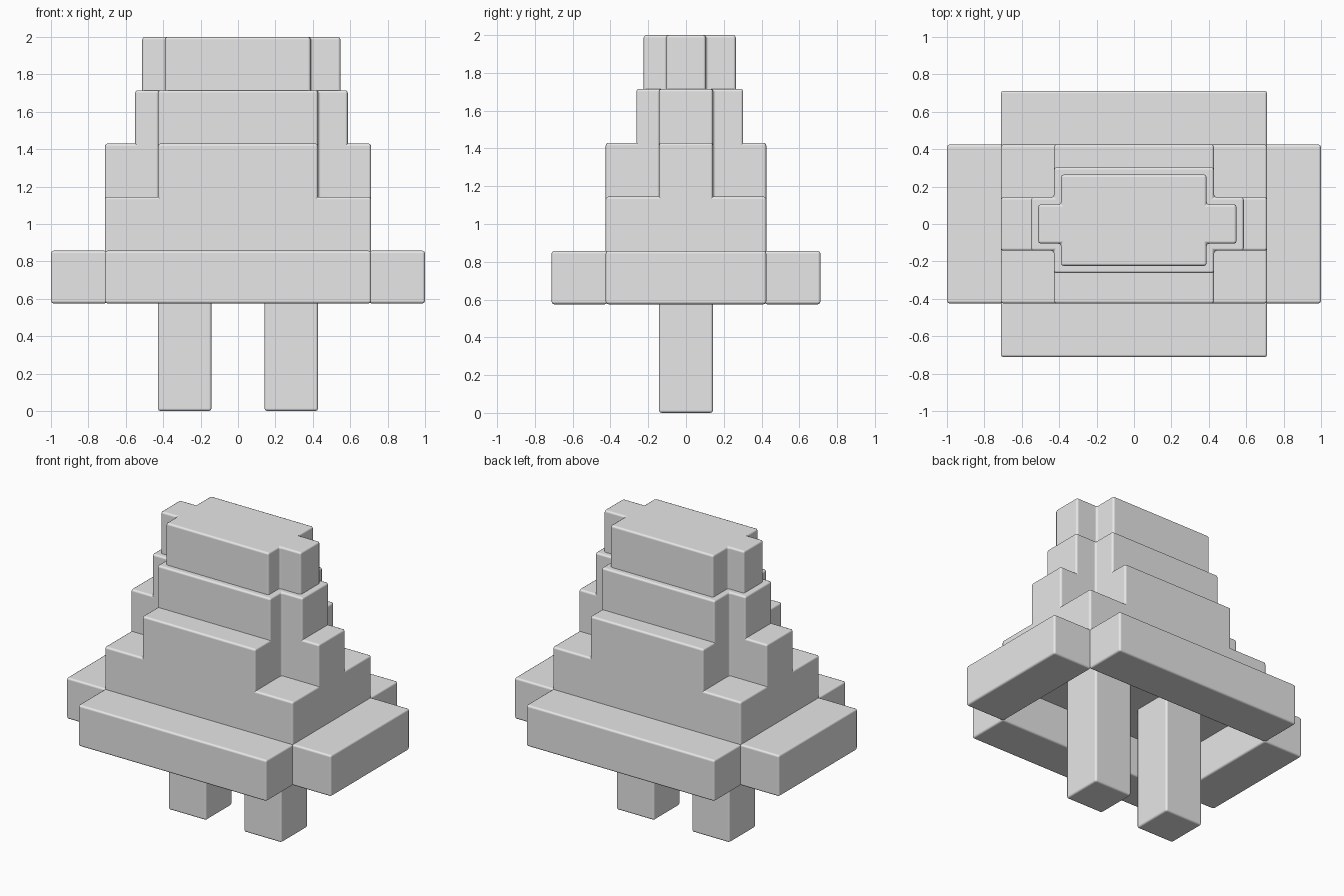
import bpy, bmesh

if "Cube" in bpy.data.objects:
    bpy.data.objects.remove(bpy.data.objects["Cube"])

grey = bpy.data.materials.new("plain grey")
grey.diffuse_color = (0.8, 0.8, 0.8, 1)
grey.use_nodes = True
grey.node_tree.nodes["Principled BSDF"].inputs["Base Color"].default_value = grey.diffuse_color


def prism(name, outline, z0, z1):
    """Extrude a flat outline from z0 to z1 and round its edges."""
    bm = bmesh.new()
    base = bm.faces.new([bm.verts.new((x, y, z0)) for x, y in outline])
    top = bmesh.ops.extrude_face_region(bm, geom=[base])["geom"]
    bmesh.ops.translate(bm, vec=(0, 0, z1 - z0),
                        verts=[v for v in top if isinstance(v, bmesh.types.BMVert)])
    bmesh.ops.recalc_face_normals(bm, faces=bm.faces)
    for f in bm.faces:
        f.smooth = True
    mesh = bpy.data.meshes.new(name)
    bm.to_mesh(mesh)
    bm.free()
    mesh.materials.append(grey)
    ob = bpy.data.objects.new(name, mesh)
    bpy.context.collection.objects.link(ob)
    bev = ob.modifiers.new("rounded edges", "BEVEL")
    bev.width = 0.014
    bev.segments = 2
    bev.limit_method = "ANGLE"
    bev.harden_normals = True
    return ob


def box(x0, x1, y0, y1):
    return [(x0, y0), (x1, y0), (x1, y1), (x0, y1)]


def cross(wide, deep):
    """Plus-shaped outline from a wide box and a deep box."""
    X0, X1, y0, y1 = wide
    x0, x1, Y0, Y1 = deep
    return [(x0, Y0), (x1, Y0), (x1, y0), (X1, y0), (X1, y1), (x1, y1),
            (x1, Y1), (x0, Y1), (x0, y1), (X0, y1), (X0, y0), (x0, y0)]


# Two legs reaching up to the underside of the body
for side, x in (("left", -0.285), ("right", 0.285)):
    prism(side + "_leg", box(x - 0.143, x + 0.143, -0.143, 0.143), 0, 0.87)

# Open brim of four bars around the base
for side, s in (("left", -1), ("right", 1)):
    prism(side + "_brim", box(*sorted((s * 0.70, s)), -0.425, 0.425), 0.575, 0.857)
for side, s in (("front", -1), ("back", 1)):
    prism(side + "_brim", box(-0.712, 0.712, *sorted((s * 0.415, s * 0.712))), 0.575, 0.857)

# Stepped body, each tier sunk slightly into the one below
prism("body_base", box(-0.712, 0.712, -0.425, 0.425), 0.843, 1.145)
prism("lower_tier", cross((-0.712, 0.712, -0.143, 0.143),
                          (-0.428, 0.428, -0.425, 0.425)), 1.10, 1.43)
prism("middle_tier", cross((-0.55, 0.587, -0.143, 0.143),
                           (-0.428, 0.428, -0.263, 0.303)), 1.38, 1.715)
prism("top_tier", cross((-0.512, 0.548, -0.105, 0.105),
                        (-0.39, 0.388, -0.224, 0.264)), 1.66, 2.0)
